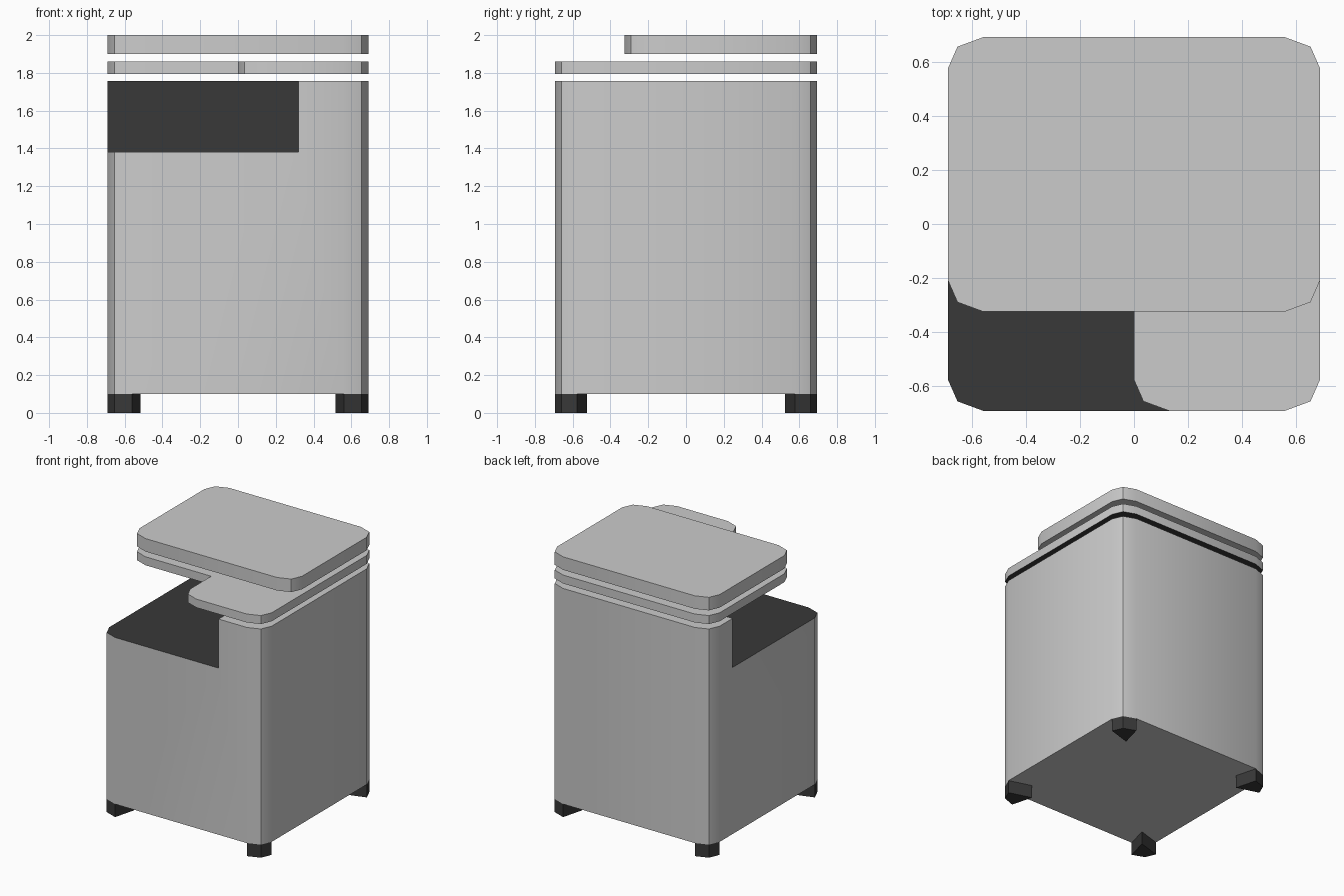
import bpy, bmesh, math

if "Cube" in bpy.data.objects:
    bpy.data.objects.remove(bpy.data.objects["Cube"])

dark = bpy.data.materials.new("dark")
dark.diffuse_color = (0.04, 0.04, 0.04, 1)
dark.use_nodes = True
dark.node_tree.nodes["Principled BSDF"].inputs["Base Color"].default_value = dark.diffuse_color
grey = bpy.data.materials.new("grey")
grey.diffuse_color = (0.8, 0.8, 0.8, 1)
grey.use_nodes = True
grey.node_tree.nodes["Principled BSDF"].inputs["Base Color"].default_value = grey.diffuse_color


def corner(x, y, sx, sy):
    """Three points rounding a corner, from the x-side to the y-side."""
    return [(x, y - sy * 0.115), (x - sx * 0.035, y - sy * 0.035), (x - sx * 0.13, y)]


def rounded(x0, y0, x1, y1):
    """Counter-clockwise outline of a rectangle with clipped corners."""
    return (corner(x1, y1, 1, 1) + corner(x0, y1, -1, 1)[::-1]
            + corner(x0, y0, -1, -1) + corner(x1, y0, 1, -1)[::-1])


def prism(name, outline, z0, z1, mats=(grey,)):
    bm = bmesh.new()
    base = bm.faces.new([bm.verts.new((x, y, z0)) for x, y in outline])
    top = bmesh.ops.extrude_face_region(bm, geom=[base], use_keep_orig=True)
    bmesh.ops.translate(bm, vec=(0, 0, z1 - z0),
                        verts=[v for v in top["geom"] if isinstance(v, bmesh.types.BMVert)])
    bmesh.ops.recalc_face_normals(bm, faces=bm.faces)
    me = bpy.data.meshes.new(name)
    bm.to_mesh(me)
    bm.free()
    for m in mats:
        me.materials.append(m)
    ob = bpy.data.objects.new(name, me)
    bpy.context.collection.objects.link(ob)
    return ob


def activate(ob):
    bpy.ops.object.select_all(action='DESELECT')
    ob.select_set(True)
    bpy.context.view_layer.objects.active = ob


def smooth(ob):
    activate(ob)
    bpy.ops.object.shade_smooth_by_angle(angle=math.radians(30))


W, D = 0.69, 0.693

# body with the recess cut out of its upper front left
body = prism("body", rounded(-W, -D, W, D), 0.10, 1.757, (grey, dark))
NX, NY, NZ = 0.32, 0.42, 1.38
cutter = prism("recess_cutter", [(-1, -1), (NX, -1), (NX, NY), (-1, NY)], NZ, 2.2)
cutter.hide_render = True
mod = body.modifiers.new("recess", 'BOOLEAN')
mod.operation, mod.solver, mod.object = 'DIFFERENCE', 'EXACT', cutter
activate(body)
bpy.ops.object.modifier_apply(modifier=mod.name)
bpy.data.objects.remove(cutter)

# dark recess floor and walls
for p in body.data.polygons:
    c, n = p.center, p.normal
    floor = n.z > 0.9 and abs(c.z - NZ) < 0.01
    back = n.y < -0.9 and abs(c.y - NY) < 0.01
    side = n.x < -0.9 and abs(c.x - NX) < 0.01
    p.material_index = 1 if floor or back or side else 0
smooth(body)

# L-shaped middle plate with a dark underside
plate = (corner(W, D, 1, 1) + corner(-W, D, -1, 1)[::-1]
         + corner(-W, -0.325, -1, -1) + [(0, -0.325)]
         + corner(0, -D, -1, -1) + corner(W, -D, 1, -1)[::-1])
middle = prism("middle_plate", plate, 1.795, 1.86, (grey, dark))
for p in middle.data.polygons:
    p.material_index = 1 if p.normal.z < -0.9 else 0
smooth(middle)

# top lid
smooth(prism("top_lid", rounded(-W, -0.325, W, D), 1.90, 2.0))

# kite-shaped corner feet
for sx, nx in ((-1, "left"), (1, "right")):
    for sy, ny in ((-1, "front"), (1, "back")):
        outline = corner(sx * W, sy * D, sx, sy) + [(sx * 0.515, sy * 0.525)]
        smooth(prism(f"{ny}_{nx}_foot", outline, 0, 0.10, (dark,)))
